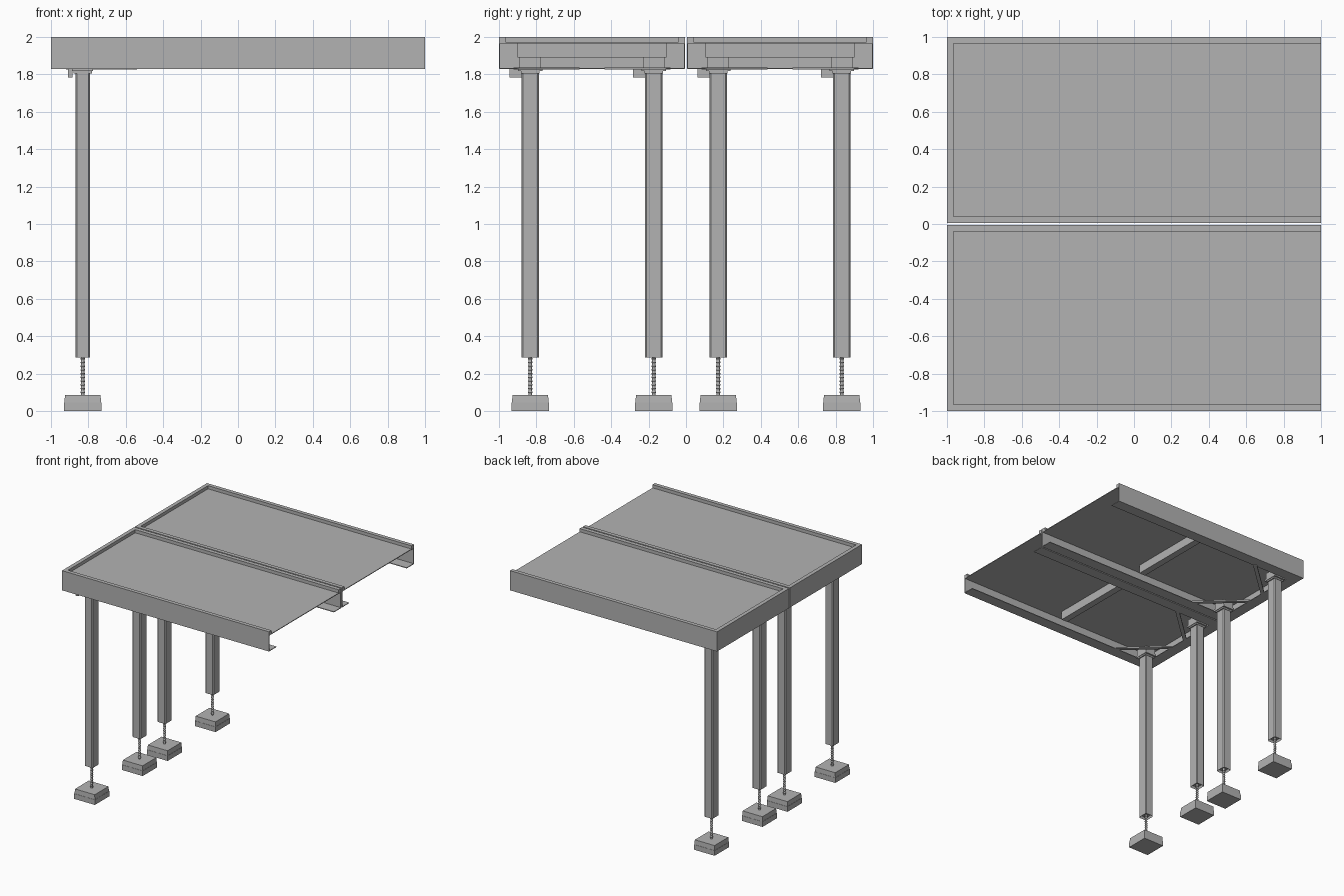
import bpy, bmesh, math
from mathutils import Matrix, Vector

cube = bpy.data.objects.get("Cube")
if cube:
    bpy.data.objects.remove(cube, do_unlink=True)

grey = bpy.data.materials.new("plain grey")
grey.use_nodes = True
COLOUR = (0.45, 0.45, 0.45, 1)
grey.diffuse_color = COLOUR
grey.node_tree.nodes["Principled BSDF"].inputs["Base Color"].default_value = COLOUR


def finish(name, bm):
    mesh = bpy.data.meshes.new(name)
    bm.to_mesh(mesh)
    bm.free()
    mesh.materials.append(grey)
    obj = bpy.data.objects.new(name, mesh)
    bpy.context.collection.objects.link(obj)
    return obj


def add_box(bm, lo, hi):
    lo, hi = Vector(lo), Vector(hi)
    size = Matrix.Diagonal((*(hi - lo), 1))
    return bmesh.ops.create_cube(bm, size=1, matrix=Matrix.Translation((lo + hi) / 2) @ size)


def boxes(name, *pairs):
    bm = bmesh.new()
    for lo, hi in pairs:
        add_box(bm, lo, hi)
    return finish(name, bm)


TOP, DECK, BOTTOM = 2.0, 1.972, 1.828
HALF = 0.4975          # half the width of one module
LIP, FLANGE, SHEET = 0.034, 0.1, 0.006
LEG_X, LEG_Y = -0.83, 0.33


def side_rail(name, y, inward):
    # channel: thin web, bottom flange and square top lip
    def span(a, b, z0, z1):
        ya, yb = sorted((y + inward * a, y + inward * b))
        return (-1, ya, z0), (1, yb, z1)
    boxes(name, span(0, SHEET, BOTTOM, TOP),
          span(0, FLANGE, BOTTOM, BOTTOM + SHEET),
          span(0, LIP, DECK - SHEET, TOP))


def end_rail(name, y0, y1):
    boxes(name, ((-1, y0, BOTTOM), (-1 + SHEET, y1, TOP)),
          ((-1, y0, BOTTOM), (-1 + FLANGE, y1, BOTTOM + SHEET)),
          ((-1, y0, DECK - SHEET), (-1 + LIP, y1, TOP)))


def corner_brace(name, a, b):
    # flat strap laid diagonally under the flanges
    a, b = Vector(a), Vector(b)
    d = b - a
    bm = bmesh.new()
    add_box(bm, (-d.length / 2, -0.016, -0.006), (d.length / 2, 0.016, 0.006))
    bm.transform(Matrix.Translation((a + b) / 2) @ Matrix.Rotation(math.atan2(d.y, d.x), 4, "Z"))
    finish(name, bm)


def leg(tag, x, y):
    # post with chamfered corners and a hollow lower end
    bm = bmesh.new()
    add_box(bm, (x - 0.04, y - 0.046, 0.285), (x + 0.04, y + 0.046, 1.81))
    upright = [e for e in bm.edges if abs(e.verts[0].co.z - e.verts[1].co.z) > 1]
    bmesh.ops.bevel(bm, geom=upright, offset=0.008, segments=1, affect="EDGES")
    bm.normal_update()
    under = [f for f in bm.faces if f.normal.z < -0.9]
    bmesh.ops.inset_region(bm, faces=under, thickness=0.008)
    bmesh.ops.translate(bm, verts=list({v for f in under for v in f.verts}), vec=(0, 0, 0.02))
    finish("post_" + tag, bm)

    # cap plates and the bracket held between the flanges
    boxes("post_head_" + tag,
          ((x - 0.05, y - 0.05, 1.805), (x + 0.05, y + 0.05, 1.82)),
          ((x - 0.055, y - 0.065, 1.818), (x + 0.055, y + 0.065, 1.835)),
          ((x - 0.05, y - 0.057, BOTTOM), (x + 0.05, y + 0.057, 1.89)))
    boxes("clamp_" + tag, ((x - 0.08, y - 0.11, 1.784), (x - 0.055, y - 0.02, 1.832)))

    # threaded rod: core with stacked tapered rings
    bm = bmesh.new()
    bmesh.ops.create_cone(bm, cap_ends=True, segments=12, radius1=0.009, radius2=0.009,
                          depth=0.24, matrix=Matrix.Translation((x, y, 0.19)))
    for i in range(10):
        z = 0.1 + i * 0.02
        for r1, r2, dz in ((0.009, 0.013, -0.003), (0.013, 0.009, 0.003)):
            bmesh.ops.create_cone(bm, cap_ends=False, segments=12, radius1=r1, radius2=r2,
                                  depth=0.006, matrix=Matrix.Translation((x, y, z + dz)))
    finish("screw_" + tag, bm)

    # foot: slab below, slightly narrower tapered block above
    bm = bmesh.new()
    for z0, z1, half, taper in ((0, 0.045, 0.1, 1), (0.045, 0.086, 0.098, 0.97)):
        made = add_box(bm, (x - half, y - half, z0), (x + half, y + half, z1))
        for v in made["verts"]:
            if v.co.z > z1 - 0.001:
                v.co.x = x + (v.co.x - x) * taper
                v.co.y = y + (v.co.y - y) * taper
    finish("foot_" + tag, bm)


for module, cy in (("front", -0.5025), ("back", 0.5025)):
    y0, y1 = cy - HALF, cy + HALF
    boxes(module + "_deck_panel",
          ((-1 + SHEET, y0 + SHEET, DECK - SHEET), (1, y1 - SHEET, DECK)))
    side_rail(module + "_outer_rail" if cy < 0 else module + "_inner_rail", y0, 1)
    side_rail(module + "_inner_rail" if cy < 0 else module + "_outer_rail", y1, -1)
    end_rail(module + "_end_rail", y0, y1)
    boxes(module + "_cross_beam",
          ((-0.03, y0 + FLANGE, 1.89), (0.03, y1 - FLANGE, DECK - SHEET)))
    for side, s in (("near", -1), ("far", 1)):
        tag = module + "_" + side
        leg(tag, LEG_X, cy + s * LEG_Y)
        corner_brace("corner_brace_" + tag,
                     (-0.55, cy + s * (HALF - 0.09), BOTTOM + 0.003),
                     (-0.91, cy + s * (HALF - 0.42), BOTTOM + 0.003))
